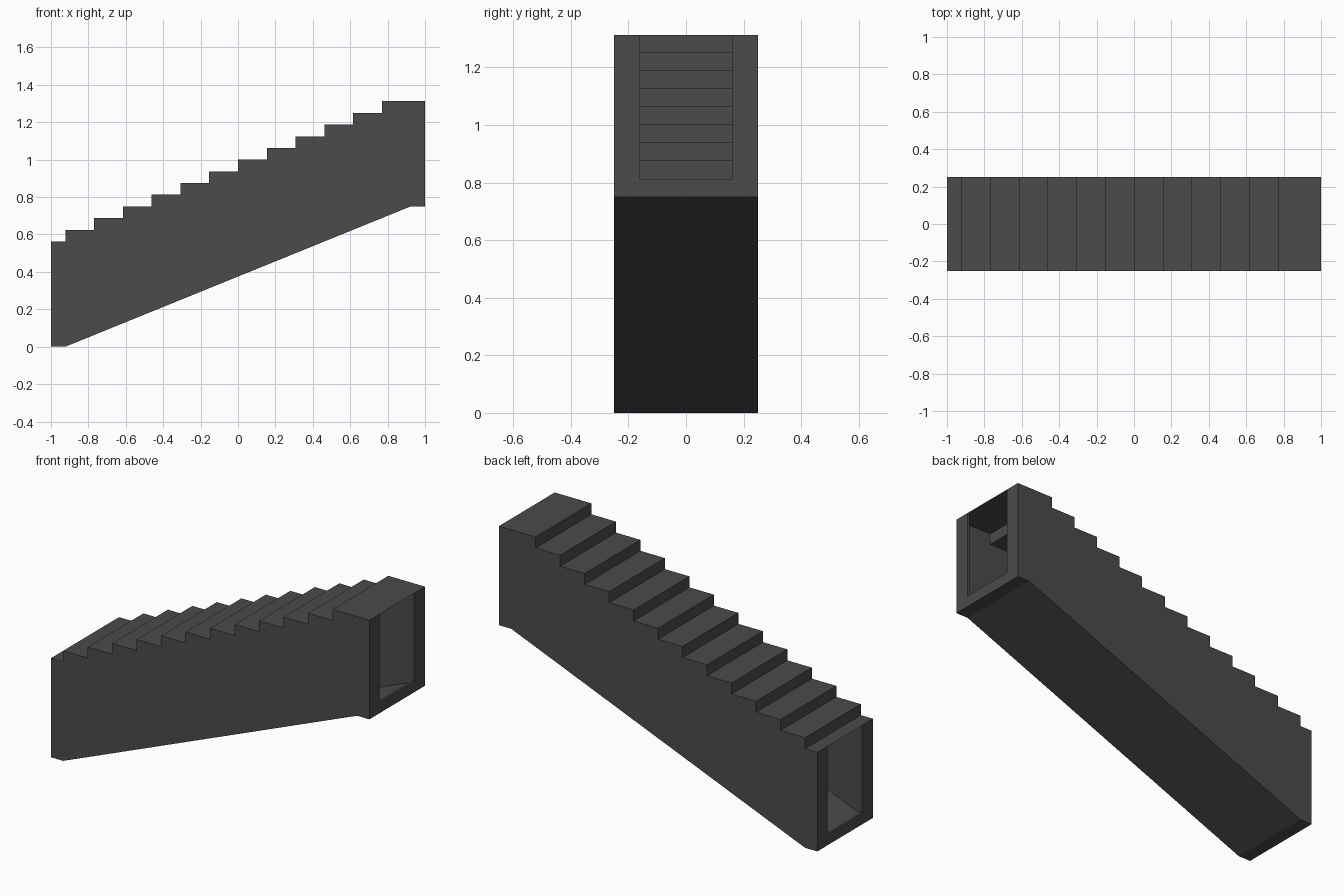
import bpy, bmesh

if "Cube" in bpy.data.objects:
    bpy.data.objects.remove(bpy.data.objects["Cube"])

RUN, RISE = 2 / 13, 0.0625      # one stair step
HALF = 0.25                     # half width
OPEN = 0.16                     # half width of the end openings
RIM = 0.013                     # depth of the end rims

grey = bpy.data.materials.new("dark_grey")
grey.diffuse_color = (0.07, 0.07, 0.07, 1)
grey.use_nodes = True
grey.node_tree.nodes["Principled BSDF"].inputs["Base Color"].default_value = grey.diffuse_color


def finish(name, bm):
    mesh = bpy.data.meshes.new(name)
    bm.to_mesh(mesh)
    bm.free()
    mesh.materials.append(grey)
    obj = bpy.data.objects.new(name, mesh)
    bpy.context.collection.objects.link(obj)
    return obj


# Side profile in (x, z), counter-clockwise from the lower left
profile = [(-1, 0), (-1 + RUN / 2, 0), (1 - RUN / 2, 12 * RISE), (1, 12 * RISE)]
top = [(-1, 9 * RISE)]
for i in range(12):
    x = -1 + RUN * (i + 0.5)
    top += [(x, (9 + i) * RISE), (x, (10 + i) * RISE)]
top.append((1, 21 * RISE))
# Wide top landing: the last riser sits one and a half runs before the end
profile += reversed(top)

# Hollow stair shell, open at both ends
bm = bmesh.new()
front = [bm.verts.new((x, -HALF, z)) for x, z in profile]
back = [bm.verts.new((x, HALF, z)) for x, z in profile]
bm.faces.new(front)
bm.faces.new(back[::-1])
n = len(profile)
for i in range(n):
    j = (i + 1) % n
    if abs(profile[i][0]) == 1 and profile[i][0] == profile[j][0]:
        continue                # leave the end walls open
    bm.faces.new((front[j], front[i], back[i], back[j]))
finish("stair_shell", bm)


# U-shaped rim around each end opening
def end_rim(name, side, low):
    sill, high = low + RISE, low + 9 * RISE
    outline = [(-HALF, low), (HALF, low), (HALF, high), (OPEN, high),
               (OPEN, sill), (-OPEN, sill), (-OPEN, high), (-HALF, high)]
    bm = bmesh.new()
    face = bm.faces.new([bm.verts.new((side, y, z)) for y, z in outline])
    ext = bmesh.ops.extrude_face_region(bm, geom=[face], use_keep_orig=True)
    moved = [v for v in ext["geom"] if isinstance(v, bmesh.types.BMVert)]
    bmesh.ops.translate(bm, verts=moved, vec=(-side * RIM, 0, 0))
    bmesh.ops.recalc_face_normals(bm, faces=bm.faces)
    finish(name, bm)


end_rim("lower_end_rim", -1, 0)
end_rim("upper_end_rim", 1, 12 * RISE)
